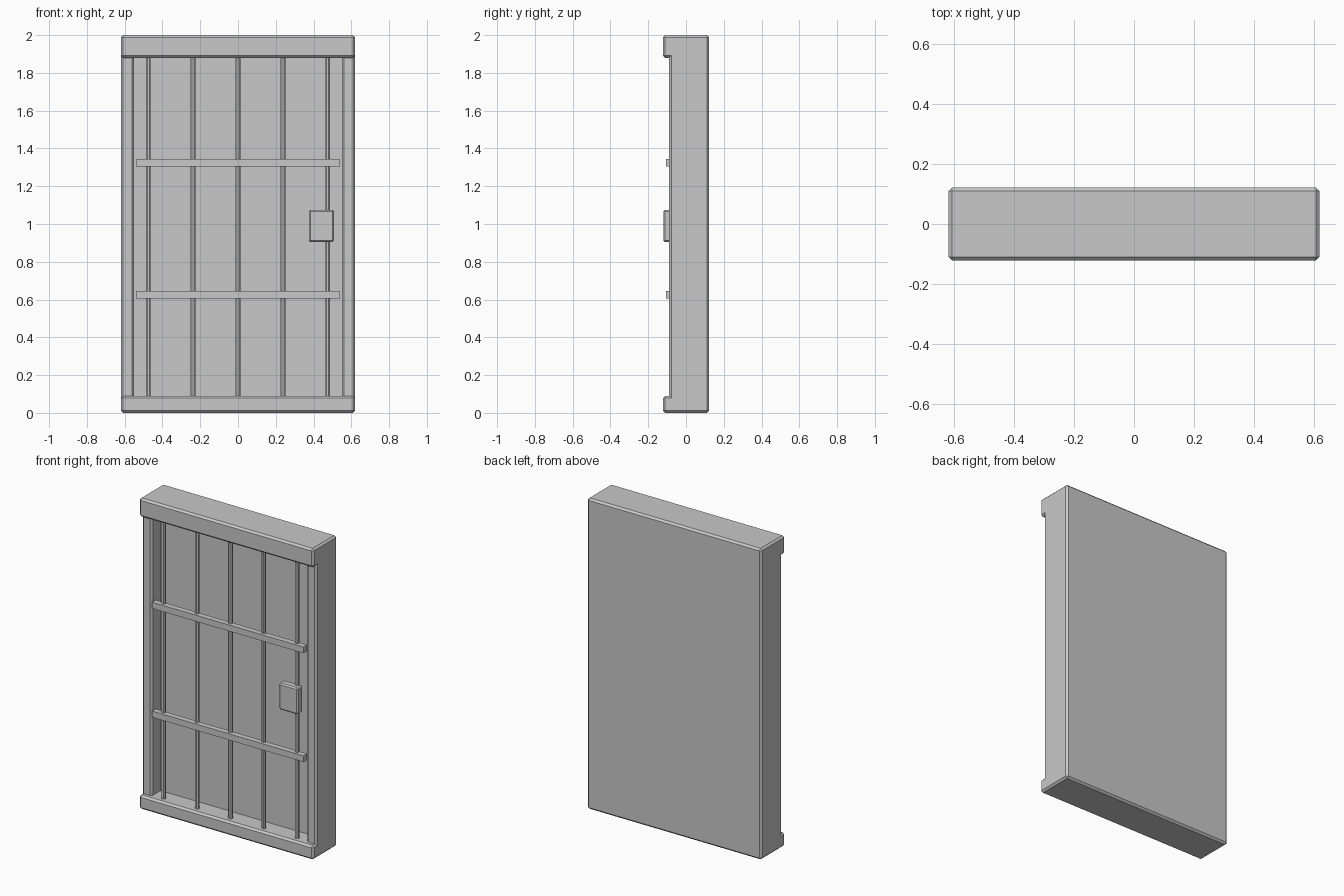
import bpy, bmesh, math
from mathutils import Matrix

if "Cube" in bpy.data.objects:
    bpy.data.objects.remove(bpy.data.objects["Cube"])

grey = bpy.data.materials.new("plain_grey")
grey.diffuse_color = (0.58, 0.58, 0.58, 1)
grey.use_nodes = True
grey.node_tree.nodes["Principled BSDF"].inputs["Base Color"].default_value = grey.diffuse_color


def finish(name, bm):
    mesh = bpy.data.meshes.new(name)
    bm.to_mesh(mesh)
    bm.free()
    mesh.materials.append(grey)
    obj = bpy.data.objects.new(name, mesh)
    bpy.context.collection.objects.link(obj)
    return obj


def box(name, lo, hi, bevel=0.0):
    bm = bmesh.new()
    bmesh.ops.create_cube(bm, size=1)
    for v in bm.verts:
        v.co = [(a + b) / 2 + c * (b - a) for a, b, c in zip(lo, hi, v.co)]
    if bevel:
        bmesh.ops.bevel(bm, geom=bm.edges[:], offset=bevel, segments=1,
                        profile=0.5, affect='EDGES', clamp_overlap=True)
    return finish(name, bm)


# Frame with closed back: boundary of a small block of filled cells
grid = [(-0.62, -0.55, 0.55, 0.62), (-0.122, -0.09, 0.0, 0.122), (0, 0.09, 1.88, 2)]


def filled(c):
    if min(c) < 0 or max(c) > 2:
        return False
    return c[1] == 2 or c[2] != 1 or (c[1] == 1 and c[0] != 1)


bm = bmesh.new()
cells = [(i, j, k) for i in range(3) for j in range(3) for k in range(3)]
for c in filter(filled, cells):
    for axis in range(3):
        for side in (0, 1):
            n = list(c)
            n[axis] += 2 * side - 1
            if filled(n):
                continue
            u, w = (axis + 1) % 3, (axis + 2) % 3
            corners = [(0, 0), (1, 0), (1, 1), (0, 1)]
            if not side:
                corners.reverse()
            verts = []
            for du, dw in corners:
                p = list(c)
                p[axis] += side
                p[u] += du
                p[w] += dw
                verts.append(bm.verts.new([grid[a][p[a]] for a in range(3)]))
            bm.faces.new(verts)
bmesh.ops.remove_doubles(bm, verts=bm.verts[:], dist=1e-4)
bmesh.ops.dissolve_limit(bm, angle_limit=0.01, verts=bm.verts[:], edges=bm.edges[:])
bm.normal_update()
# Chamfer only the outward corners
sharp = [e for e in bm.edges if len(e.link_faces) == 2 and e.calc_face_angle_signed() > 0.5]
bmesh.ops.bevel(bm, geom=sharp, offset=0.012, segments=1, profile=0.5,
                affect='EDGES', clamp_overlap=True)
finish("door_frame", bm)

# Upright bars
for i in range(5):
    x = -0.475 + i * 0.2375
    bm = bmesh.new()
    bmesh.ops.create_cone(bm, cap_ends=True, segments=8, radius1=0.014, radius2=0.014,
                          depth=1.81, matrix=Matrix.Translation((x, -0.076, 0.985))
                          @ Matrix.Rotation(math.pi / 8, 4, 'Z'))
    finish(f"upright_bar_{i + 1}", bm)

# Cross rails
for name, z in (("lower_rail", 0.625), ("upper_rail", 1.325)):
    box(name, (-0.54, -0.105, z - 0.02), (0.54, -0.068, z + 0.02))

# Lock box
box("lock_box", (0.375, -0.12, 0.905), (0.508, -0.065, 1.075), 0.008)
